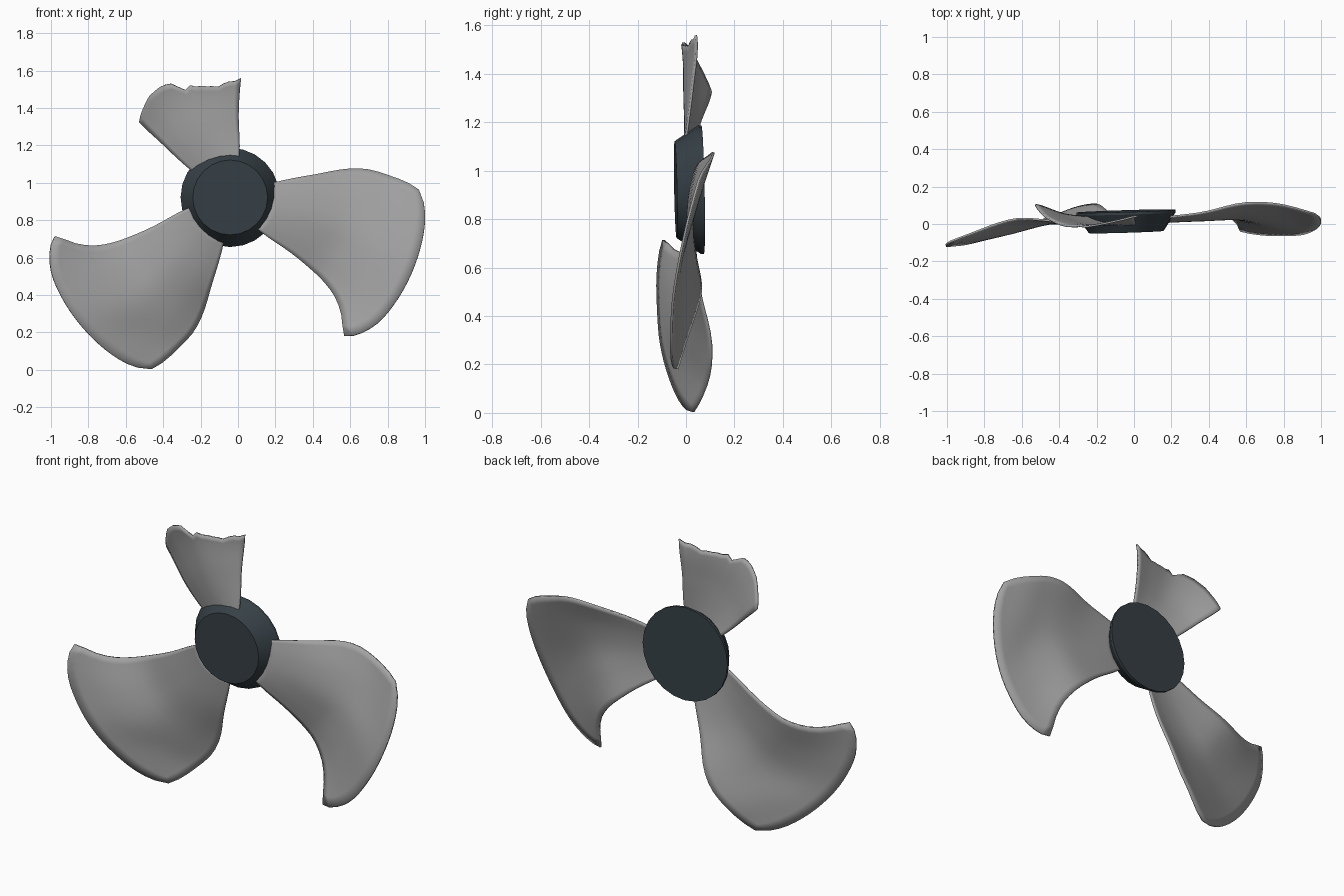
import bpy, bmesh, math

cube = bpy.data.objects.get("Cube")
if cube:
    bpy.data.objects.remove(cube, do_unlink=True)

CX, CZ = -0.042, 0.922          # rotor axis


def make_material(name, rgb):
    mat = bpy.data.materials.new(name)
    mat.use_nodes = True
    mat.diffuse_color = (*rgb, 1)
    mat.node_tree.nodes["Principled BSDF"].inputs["Base Color"].default_value = (*rgb, 1)
    return mat


blade_grey = make_material("blade grey", (0.36, 0.36, 0.36))
hub_slate = make_material("hub slate", (0.037, 0.051, 0.061))


def curve(pts, x):
    """Smooth interpolation through (x, value) pairs."""
    x = min(max(x, pts[0][0]), pts[-1][0])
    i = max(k for k in range(len(pts) - 1) if pts[k][0] <= x)

    def slope(k):
        a, b = pts[max(k - 1, 0)], pts[min(k + 1, len(pts) - 1)]
        return (b[1] - a[1]) / (b[0] - a[0])

    (x0, v0), (x1, v1) = pts[i], pts[i + 1]
    h = x1 - x0
    t = (x - x0) / h
    return ((2*t**3 - 3*t**2 + 1) * v0 + (t**3 - 2*t**2 + t) * h * slope(i)
            + (3*t**2 - 2*t**3) * v1 + (t**3 - t**2) * h * slope(i + 1))


def place(r, angle, y):
    """Polar point on the rotor, whose axis leans slightly."""
    dx, dz = r * math.cos(angle), r * math.sin(angle)
    return (CX + dx, y + 0.03 * dx - 0.02 * dz, CZ + dz)


def finish(bm, name, mat, angle):
    bmesh.ops.recalc_face_normals(bm, faces=bm.faces)
    mesh = bpy.data.meshes.new(name)
    bm.to_mesh(mesh)
    bm.free()
    obj = bpy.data.objects.new(name, mesh)
    bpy.context.collection.objects.link(obj)
    mesh.materials.append(mat)
    bpy.ops.object.select_all(action="DESELECT")
    obj.select_set(True)
    bpy.context.view_layer.objects.active = obj
    bpy.ops.object.shade_smooth_by_angle(angle=math.radians(angle))
    return obj


# Hub: tapered drum with flat front and back
SIDES = 24
bm = bmesh.new()
rings = []
for r, y in ((0.2, -0.043), (0.265, 0.055), (0.265, 0.069)):
    rings.append([bm.verts.new(place(r, math.tau * k / SIDES, y)) for k in range(SIDES)])
for a, b in zip(rings, rings[1:]):
    for k in range(SIDES):
        n = (k + 1) % SIDES
        bm.faces.new((a[k], a[n], b[n], b[k]))
bm.faces.new(rings[0])
bm.faces.new(rings[-1])
finish(bm, "hub", hub_slate, 30)

# Blade edges: angle in degrees by radius
TRAILING = [(0.2, -50), (0.4, -43), (0.6, -41.6), (0.74, -42.8), (0.84, -45.5),
            (0.96, -50.5), (1.06, -51)]
LEADING = [(0.2, 19.5), (0.45, 15.3), (0.63, 13.8), (0.74, 11.8), (0.85, 8.1),
           (0.97, 4.1), (1.06, 0)]
# Tip radius by position across the blade, whole and snapped
WHOLE_TIP = [(0, 0.96), (0.07, 1.0), (0.2, 1.036), (0.36, 1.047), (0.6, 1.052),
             (0.85, 1.05), (0.95, 1.035), (1, 1.01)]
SNAPPED = (0.64, 0.622, 0.62, 0.61, 0.595, 0.602, 0.606, 0.615, 0.62, 0.637,
           0.622, 0.652, 0.685, 0.695, 0.7, 0.697, 0.694, 0.68, 0.665, 0.65, 0.631)
SNAPPED_TIP = [(k / 20, r) for k, r in enumerate(SNAPPED)]
# Depth of the twisted surface: radius, then five stations across
TWIST = [(0.2, (0.0, 0.0, 0.005, 0.015, 0.03)),
         (0.42, (0.025, 0.01, 0.005, 0.02, 0.05)),
         (0.62, (0.04, 0.015, 0.005, 0.035, 0.092)),
         (0.74, (0.015, -0.015, -0.015, 0.03, 0.095)),
         (0.86, (-0.03, -0.05, -0.045, 0.01, 0.075)),
         (1.05, (-0.105, -0.1, -0.09, -0.05, 0.01))]


def depth(r, s):
    row = [curve([(rad, ys[k]) for rad, ys in TWIST], r) for k in range(5)]
    return curve([(k / 4, y) for k, y in enumerate(row)], s)


def make_blade(name, turn, tip, lift=1.0, cols=20, rows=16):
    bm = bmesh.new()
    grid = []
    for i in range(rows + 1):
        line = []
        for j in range(cols + 1):
            s = j / cols
            r = 0.2 + (curve(tip, s) - 0.2) * i / rows
            low, high = curve(TRAILING, r), curve(LEADING, r)
            angle = math.radians(low + (high - low) * s + turn)
            line.append(bm.verts.new(place(r, angle, lift * depth(r, s))))
        grid.append(line)
    for a, b in zip(grid, grid[1:]):
        for j in range(cols):
            bm.faces.new((a[j], a[j + 1], b[j + 1], b[j]))
    obj = finish(bm, name, blade_grey, 50)
    thick = obj.modifiers.new("thickness", "SOLIDIFY")
    thick.thickness = 0.01
    thick.offset = 0


make_blade("left_blade", 0, WHOLE_TIP)
make_blade("right_blade", -117, WHOLE_TIP)
make_blade("broken_top_blade", 126.5, SNAPPED_TIP, lift=1.35)
